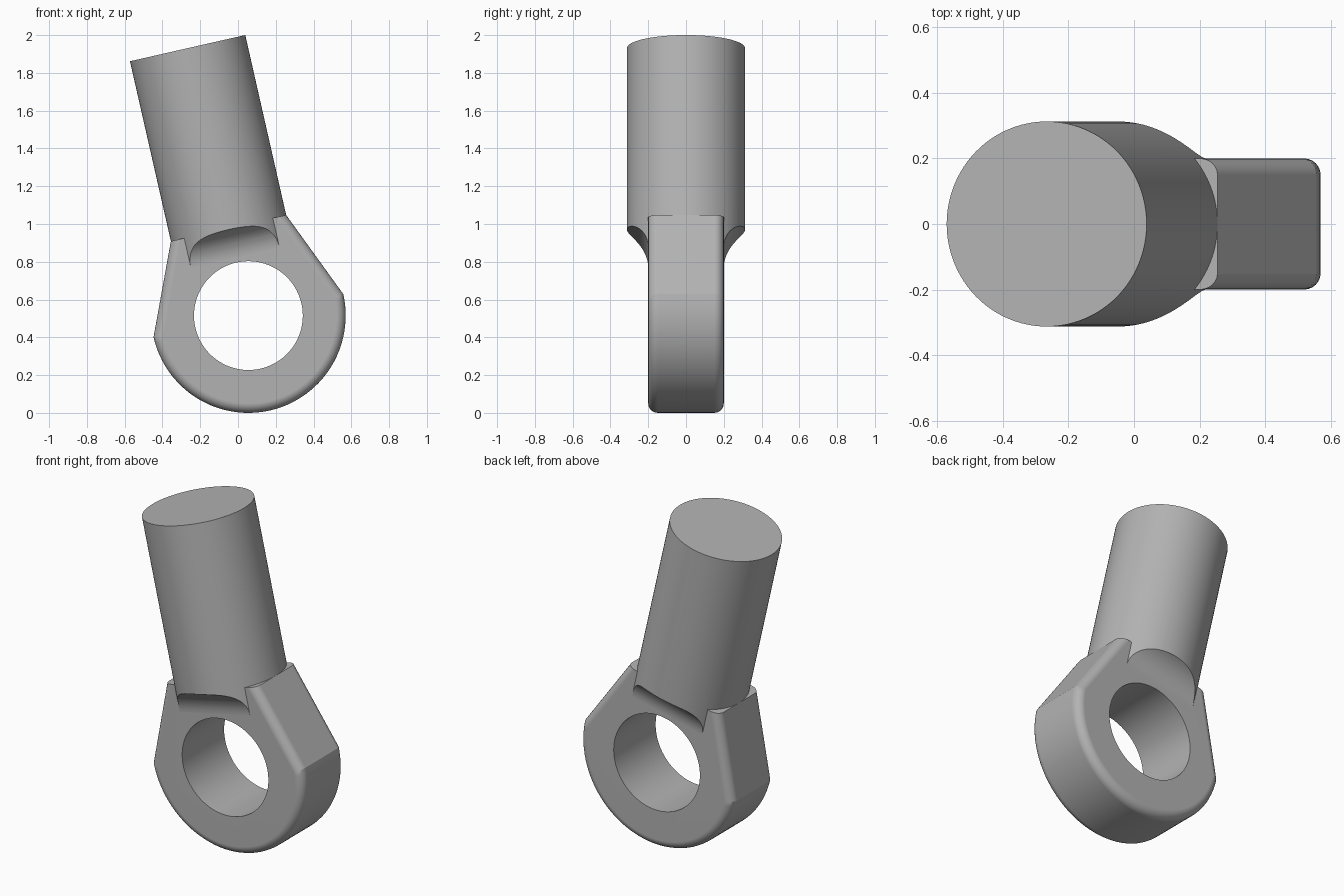
import bpy, bmesh, math
from mathutils import Matrix

cube = bpy.data.objects.get("Cube")
if cube:
    bpy.data.objects.remove(cube, do_unlink=True)

RING, HOLE, SHANK = 0.515, 0.288, 0.313   # radii
HALF, SHOULDER, TOP = 0.2, 0.475, 1.452   # plate half depth, heights along the axis
PLACE = Matrix.Translation((0.055, 0, 0.515)) @ Matrix.Rotation(math.radians(-12.8), 4, 'Y')

steel = bpy.data.materials.new("plain grey")
steel.use_nodes = True
grey = (0.45, 0.45, 0.45, 1)
steel.diffuse_color = grey
steel.node_tree.nodes["Principled BSDF"].inputs["Base Color"].default_value = grey


def make_object(name, bm):
    bmesh.ops.recalc_face_normals(bm, faces=bm.faces)
    mesh = bpy.data.meshes.new(name)
    bm.to_mesh(mesh)
    bm.free()
    mesh.materials.append(steel)
    obj = bpy.data.objects.new(name, mesh)
    obj.matrix_world = PLACE
    bpy.context.collection.objects.link(obj)
    return obj


def prism(points, offset):
    """Extrude a closed outline of 3D points along offset."""
    bm = bmesh.new()
    face = bm.faces.new([bm.verts.new(p) for p in points])
    out = bmesh.ops.extrude_face_region(bm, geom=[face])
    bmesh.ops.translate(bm, vec=offset, verts=[g for g in out["geom"] if isinstance(g, bmesh.types.BMVert)])
    return bm


def cylinder(radius, depth, matrix):
    bm = bmesh.new()
    bmesh.ops.create_cone(bm, cap_ends=True, segments=96, radius1=radius,
                          radius2=radius, depth=depth, matrix=matrix)
    return bm


def combine(obj, cutter, operation):
    mod = obj.modifiers.new("shape", 'BOOLEAN')
    mod.operation, mod.solver, mod.object = operation, 'EXACT', cutter
    bpy.context.view_layer.update()
    apply(obj, mod)
    bpy.data.objects.remove(cutter, do_unlink=True)


def apply(obj, mod):
    bpy.ops.object.select_all(action='DESELECT')
    obj.select_set(True)
    bpy.context.view_layer.objects.active = obj
    bpy.ops.object.modifier_apply(modifier=mod.name)


def smooth(obj):
    bpy.ops.object.shade_smooth_by_angle(angle=math.radians(18))
    mod = obj.modifiers.new("normals", 'WEIGHTED_NORMAL')
    mod.keep_sharp = True
    apply(obj, mod)


# Eye plate: half round below, tapering to the shoulder, with rounded rims
steps = 48
outline = [(RING * math.cos(a), -HALF, RING * math.sin(a))
           for a in (math.pi * (1 + i / steps) for i in range(steps + 1))]
outline += [(SHANK, -HALF, SHOULDER), (-SHANK, -HALF, SHOULDER)]
bm = prism(outline, (0, 2 * HALF, 0))
rims = [e for e in bm.edges
        if abs(e.verts[0].co.y - e.verts[1].co.y) < 0.01
        and min(v.co.z for v in e.verts) < SHOULDER - 0.01]
bmesh.ops.bevel(bm, geom=rims, offset=0.05, segments=6, profile=0.5, affect='EDGES')
plate = make_object("eye_plate", bm)
hole = make_object("hole_cutter", cylinder(HOLE, 1, Matrix.Rotation(math.pi / 2, 4, 'X')))
combine(plate, hole, 'DIFFERENCE')
smooth(plate)

# Round shank, its foot narrowed to the plate by a concave sweep on both sides
low = 0.3
shank = make_object("shank", cylinder(SHANK, TOP - low, Matrix.Translation((0, 0, (TOP + low) / 2))))
sweep, start = 0.16, 0.315
end = math.acos((HALF + sweep - SHANK) / sweep)
side = [(HALF - 0.002, low - 0.05)]
for i in range(13):
    a = end * i / 12
    side.append((HALF + sweep - sweep * math.cos(a), start + sweep * math.sin(a)))
side += [(0.4, side[-1][1] + 0.01), (0.4, TOP + 0.1)]
outline = [(-1, y, z) for y, z in side] + [(-1, -y, z) for y, z in reversed(side)]
sweep_shape = make_object("sweep_cutter", prism(outline, (2, 0, 0)))
combine(shank, sweep_shape, 'INTERSECT')
smooth(shank)
